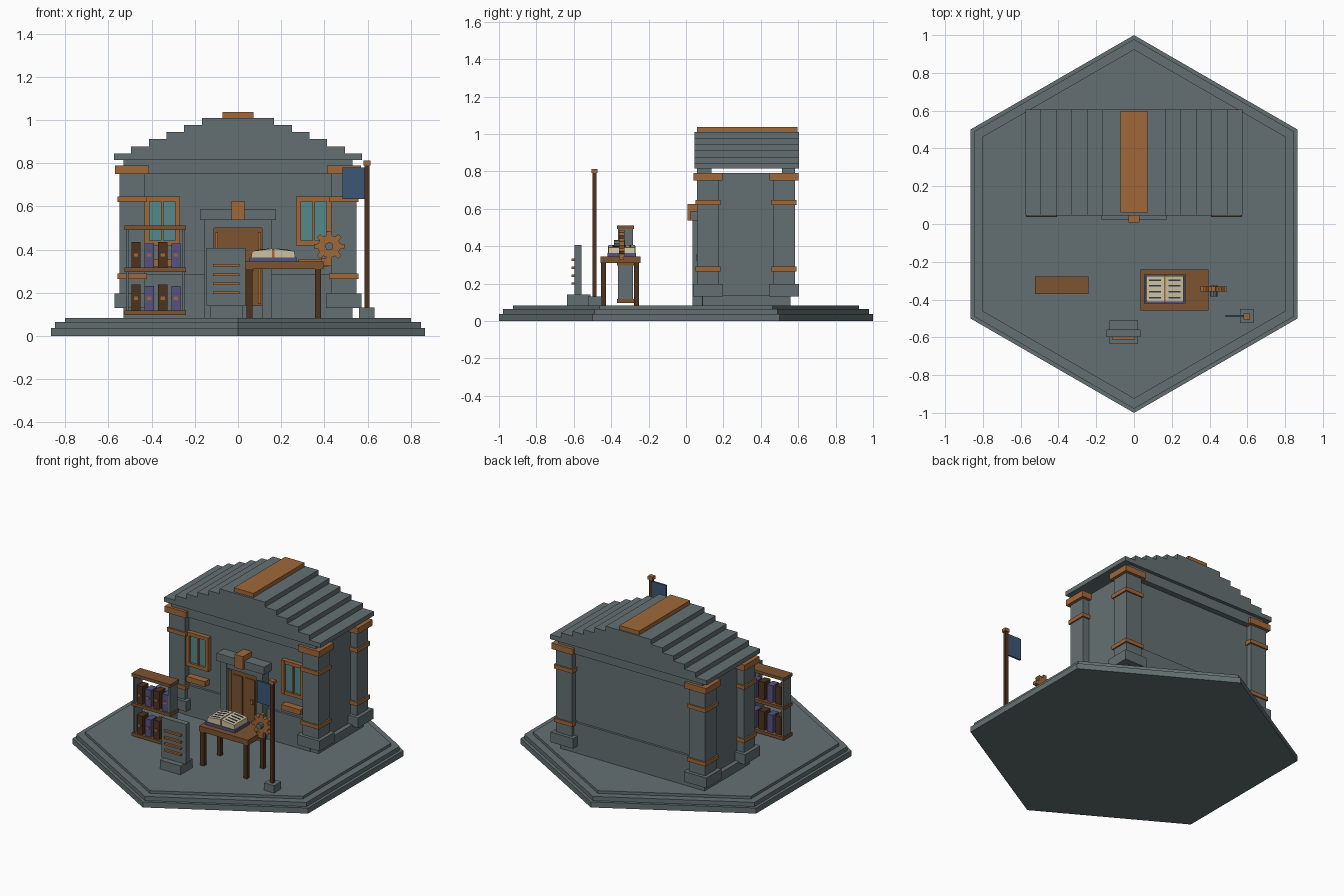
import bpy, bmesh, math

if "Cube" in bpy.data.objects:
    bpy.data.objects.remove(bpy.data.objects["Cube"])


def material(name, rgb):
    m = bpy.data.materials.new(name)
    m.diffuse_color = (*rgb, 1)
    m.use_nodes = True
    m.node_tree.nodes["Principled BSDF"].inputs["Base Color"].default_value = m.diffuse_color
    return m


STONE = material("grey_stone", (0.127, 0.163, 0.168))
COPPER = material("copper", (0.35, 0.14, 0.042))
WOOD = material("brown_wood", (0.20, 0.088, 0.03))
DARK = material("dark_wood", (0.075, 0.032, 0.013))
GLASS = material("teal_glass", (0.09, 0.25, 0.26))
PURPLE = material("purple_cover", (0.09, 0.085, 0.21))
CREAM = material("cream_paper", (0.60, 0.54, 0.36))
BLUE = material("blue_cloth", (0.045, 0.095, 0.18))
INK = material("dark_ink", (0.035, 0.04, 0.06))


def finish(bm, name, mat):
    bmesh.ops.recalc_face_normals(bm, faces=bm.faces)
    me = bpy.data.meshes.new(name)
    bm.to_mesh(me)
    bm.free()
    me.materials.append(mat)
    ob = bpy.data.objects.new(name, me)
    bpy.context.collection.objects.link(ob)
    return ob


def box(name, x, y, z, mat):
    """Box from (min, max) pairs on each axis."""
    bm = bmesh.new()
    bmesh.ops.create_cube(bm, size=1)
    for v in bm.verts:
        v.co = [r[0] if c < 0 else r[1] for c, r in zip(v.co, (x, y, z))]
    return finish(bm, name, mat)


def extrude(name, pts, axis, lo, hi, mat):
    """Extrude a closed profile along y (points are x, z) or z (points are x, y)."""
    bm = bmesh.new()
    place = (lambda p, d: (p[0], d, p[1])) if axis == "y" else (lambda p, d: (p[0], p[1], d))
    f = bm.faces.new([bm.verts.new(place(p, lo)) for p in pts])
    ext = bmesh.ops.extrude_face_region(bm, geom=[f])
    i = 1 if axis == "y" else 2
    for v in ext["geom"]:
        if isinstance(v, bmesh.types.BMVert):
            v.co[i] = hi
    return finish(bm, name, mat)


def span(c, w):
    return (c - w / 2, c + w / 2)


# stepped hexagonal ground
for r, lo, hi in ((1, 0, 0.037), (0.978, 0.037, 0.065), (0.925, 0.065, 0.083)):
    pts = [(r * math.sin(i * math.pi / 3), r * math.cos(i * math.pi / 3)) for i in range(6)]
    extrude("ground_step", pts, "z", lo, hi, STONE)

# house walls, base courses and top beams
box("wall_body", (-0.50, 0.50), (0.10, 0.545), (0.083, 0.79), STONE)
box("plinth", (-0.53, 0.53), (0.088, 0.56), (0.083, 0.14), STONE)
for y in ((0.085, 0.12), (0.52, 0.56)):
    box("base_course", (-0.47, 0.47), y, (0.083, 0.285), STONE)
for y in ((0.06, 0.135), (0.512, 0.582)):
    box("top_beam", (-0.53, 0.53), y, (0.75, 0.818), STONE)

# corner pillars with feet, bands and caps
for sx in (-1, 1):
    for cy in (0.118, 0.524):
        cx = sx * 0.49
        box("pillar", span(cx, 0.118), span(cy, 0.116), (0.14, 0.77), STONE)
        box("pillar_foot", span(cx, 0.165), span(cy, 0.16), (0.13, 0.197), STONE)
        for z in ((0.265, 0.29), (0.62, 0.646)):
            box("pillar_band", span(cx, 0.137), span(cy, 0.135), z, COPPER)
        box("pillar_cap", span(cx, 0.157), span(cy, 0.155), (0.75, 0.79), COPPER)

# stepped roof with ridge
half = [0.575, 0.495, 0.412, 0.33, 0.25, 0.167]
right, z = [(half[0], 0.815)], 0.845
for i, w in enumerate(half):
    right.append((w, z))
    if i < 5:
        right.append((half[i + 1], z))
    z += 0.033
extrude("roof", right + [(-x, h) for x, h in reversed(right)], "y", 0.045, 0.605, STONE)
box("roof_ridge", (-0.072, 0.072), (0.06, 0.597), (1.0, 1.037), COPPER)

# windows with frames, mullions and ledges
for cx in (-0.35, 0.35):
    box("window_glass", span(cx, 0.13), (0.085, 0.105), (0.43, 0.635), GLASS)
    for s in (-1, 1):
        box("window_frame_side", span(cx + s * 0.07, 0.022), (0.07, 0.105), (0.42, 0.645), COPPER)
    for zc in (0.431, 0.634):
        box("window_frame_rail", span(cx, 0.12), (0.071, 0.105), span(zc, 0.022), COPPER)
    box("window_mullion", span(cx, 0.012), (0.076, 0.1), (0.44, 0.625), COPPER)
    box("window_ledge", span(cx, 0.14), (0.055, 0.105), (0.322, 0.357), COPPER)

# doorway
for s in (-1, 1):
    box("door_jamb", span(s * 0.132, 0.044), (0.035, 0.11), (0.083, 0.54), STONE)
box("door_head", (-0.11, 0.11), (0.04, 0.11), (0.5, 0.54), STONE)
box("door_lintel", (-0.175, 0.175), (0.025, 0.11), (0.537, 0.588), STONE)
box("door_keystone", (-0.03, 0.03), (0.008, 0.1), (0.537, 0.625), COPPER)
box("door_step", (-0.11, 0.11), (0.045, 0.1), (0.083, 0.14), STONE)
box("door", (-0.11, 0.11), (0.066, 0.1), (0.14, 0.5), WOOD)
for s in (-1, 1):
    box("door_panel", span(s * 0.046, 0.07), (0.06, 0.07), (0.17, 0.46), WOOD)
    box("door_strip", span(s * 0.1, 0.014), (0.059, 0.07), (0.15, 0.48), COPPER)
box("door_handle", (0.055, 0.075), (0.045, 0.065), (0.30, 0.33), COPPER)

# bookshelf, open front and back
for x in ((-0.518, -0.506), (-0.259, -0.247)):
    box("shelf_side", x, (-0.363, -0.283), (0.1, 0.5), STONE)
for z in ((0.097, 0.117), (0.297, 0.317), (0.491, 0.511)):
    box("shelf_board", (-0.525, -0.24), (-0.37, -0.277), z, WOOD)
for base, height in ((0.117, 0.122), (0.317, 0.118)):
    for i in range(4):
        cx = -0.472 + i * 0.0615
        top = base + height - (0.007 if i % 2 else 0)
        box("shelf_book", span(cx, 0.043), (-0.358, -0.295), (base, top), PURPLE if i % 2 else DARK)
        box("book_band", span(cx, 0.02), (-0.362, -0.355), (base + 0.05, base + 0.065), COPPER)

# table
box("table_top", (0.035, 0.395), (-0.458, -0.242), (0.31, 0.345), WOOD)
for cx in (0.053, 0.37):
    for cy in (-0.44, -0.265):
        box("table_leg", span(cx, 0.027), span(cy, 0.027), (0.083, 0.312), DARK)

# open book with lines of writing
box("book_cover", (0.053, 0.272), (-0.42, -0.268), (0.345, 0.363), PURPLE)
for s in (-1, 1):
    cx = 0.163
    page = [(cx + s * 0.003, 0.363), (cx + s * 0.102, 0.363), (cx + s * 0.098, 0.393), (cx + s * 0.003, 0.405)]
    extrude("book_pages", page, "y", -0.414, -0.274, CREAM)
    for i in range(4):
        y = -0.39 + i * 0.031
        ink = [(cx + s * 0.02, 0.402), (cx + s * 0.083, 0.3945), (cx + s * 0.083, 0.3975), (cx + s * 0.02, 0.405)]
        extrude("writing_line", ink, "y", y - 0.004, y + 0.004, INK)
box("book_spine", (0.158, 0.168), (-0.417, -0.271), (0.363, 0.401), COPPER)

# gear with eight teeth and a hub
gear = []
for i in range(8):
    a = i * math.pi / 4
    for d, r in ((-0.24, 0.052), (-0.15, 0.071), (0.15, 0.071), (0.24, 0.052)):
        gear.append((0.422 + r * math.cos(a + d), 0.415 + r * math.sin(a + d)))
extrude("gear", gear, "y", -0.358, -0.33, COPPER)
hub = [(0.422 + 0.019 * math.cos(i * math.pi / 4), 0.415 + 0.019 * math.sin(i * math.pi / 4)) for i in range(8)]
extrude("gear_hub", hub, "y", -0.385, -0.325, STONE)
box("gear_support", (0.385, 0.435), (-0.356, -0.332), (0.325, 0.36), COPPER)

# standing sign stone
box("sign_base", (-0.13, 0.022), (-0.635, -0.51), (0.083, 0.142), STONE)
box("sign_slab", (-0.145, 0.035), (-0.597, -0.558), (0.142, 0.407), STONE)
for zc in (0.20, 0.242, 0.284, 0.328):
    box("sign_bar", span(-0.055, 0.122), (-0.612, -0.595), span(zc, 0.012), COPPER)

# flag on a pole
box("flag_base", (0.56, 0.633), (-0.525, -0.45), (0.083, 0.132), STONE)
box("flag_pole", span(0.597, 0.022), span(-0.49, 0.022), (0.132, 0.795), DARK)
box("flag_finial", span(0.597, 0.034), span(-0.49, 0.032), (0.79, 0.812), COPPER)
box("flag_cloth", (0.485, 0.588), span(-0.487, 0.012), (0.635, 0.78), BLUE)
